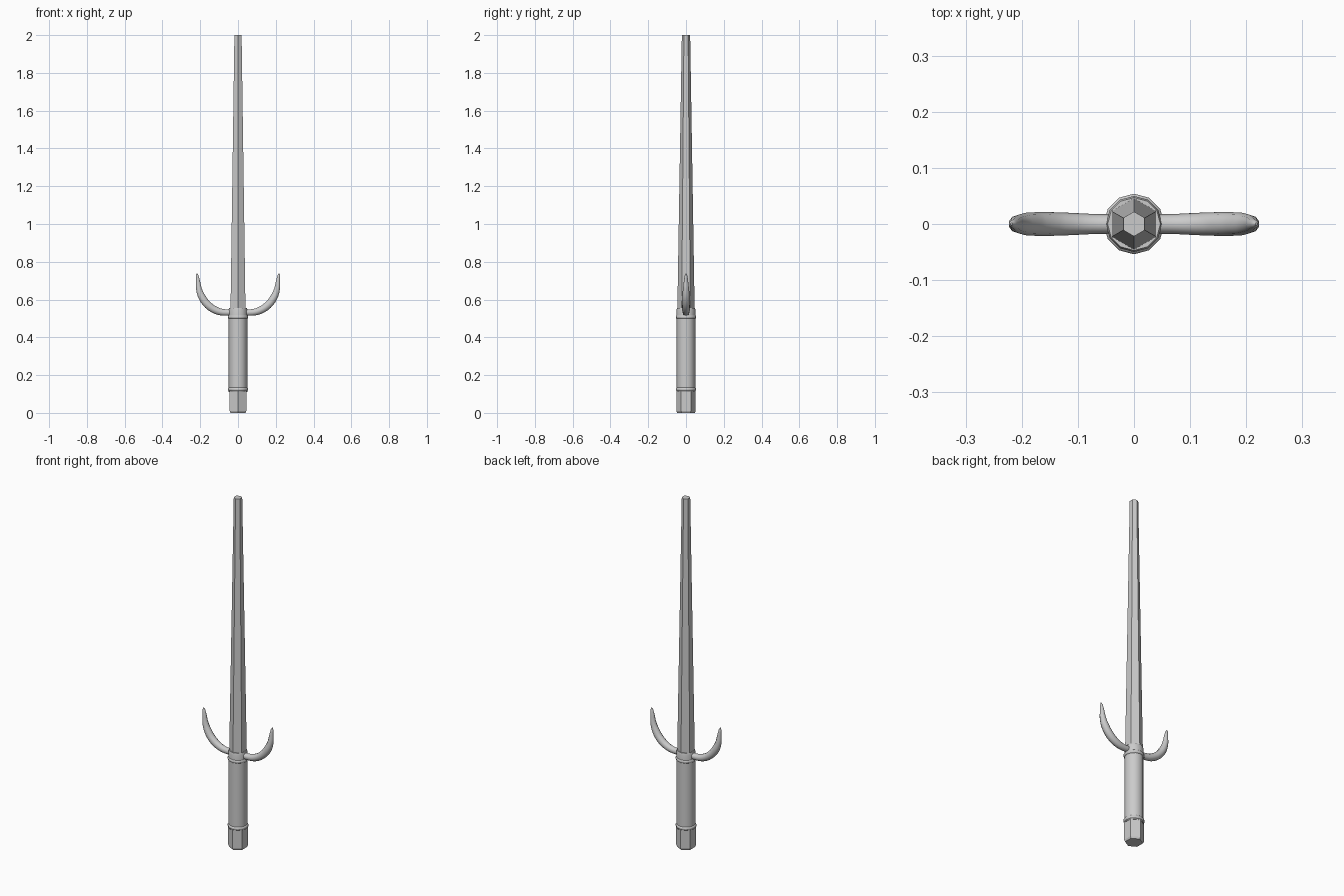
import bpy, math

if "Cube" in bpy.data.objects:
    bpy.data.objects.remove(bpy.data.objects["Cube"])


def lathe(name, profile, sides, smooth=None):
    """Stack of regular polygons from (radius, z) pairs, one corner on the y axis."""
    verts, faces = [], []
    for r, z in profile:
        for i in range(sides):
            a = math.pi / 2 + 2 * math.pi * i / sides
            verts.append((r * math.cos(a), r * math.sin(a), z))
    for k in range(len(profile) - 1):
        for i in range(sides):
            j = (i + 1) % sides
            faces.append((k * sides + i, k * sides + j,
                          (k + 1) * sides + j, (k + 1) * sides + i))
    faces.append(tuple(reversed(range(sides))))
    faces.append(tuple(range((len(profile) - 1) * sides, len(profile) * sides)))
    mesh = bpy.data.meshes.new(name)
    mesh.from_pydata(verts, [], faces)
    ob = bpy.data.objects.new(name, mesh)
    bpy.context.collection.objects.link(ob)
    if smooth:
        select(ob)
        bpy.ops.object.shade_smooth_by_angle(angle=math.radians(smooth))
    return ob


def select(ob):
    bpy.ops.object.select_all(action='DESELECT')
    ob.select_set(True)
    bpy.context.view_layer.objects.active = ob


def prong(name, side):
    """Curved guard tine swept along a path of (x, z, radius)."""
    path = [(0.03, 0.533, 0.017), (0.075, 0.532, 0.018), (0.115, 0.542, 0.020),
            (0.158, 0.570, 0.0215), (0.190, 0.612, 0.0205), (0.207, 0.657, 0.016),
            (0.212, 0.700, 0.011), (0.216, 0.727, 0.007), (0.218, 0.739, 0.002)]
    curve = bpy.data.curves.new(name, 'CURVE')
    curve.dimensions = '3D'
    curve.bevel_depth = 1.0
    curve.bevel_resolution = 3
    curve.use_fill_caps = True
    sp = curve.splines.new('BEZIER')
    sp.bezier_points.add(len(path) - 1)
    sp.resolution_u = 3
    for p, (x, z, r) in zip(sp.bezier_points, path):
        p.co = (side * x, 0, z)
        p.radius = r
        p.handle_left_type = p.handle_right_type = 'AUTO'
    ob = bpy.data.objects.new(name, curve)
    bpy.context.collection.objects.link(ob)
    select(ob)
    bpy.ops.object.convert(target='MESH')
    bpy.ops.object.shade_smooth_by_angle(angle=math.radians(40))


# Six-sided tapering blade
lathe("blade", [(0.046, 0.53), (0.022, 2.0)], 6)

# Round grip with a ring at each end and a collar on top
lathe("grip", [(0.049, 0.11), (0.049, 0.53)], 12, 40)
lathe("collar", [(0.050, 0.50), (0.050, 0.545), (0.047, 0.556)], 12, 40)
for ring, z in (("lower_ring", 0.125), ("upper_ring", 0.508)):
    lathe(ring, [(0.048, z - 0.010), (0.054, z - 0.005),
                 (0.054, z + 0.005), (0.048, z + 0.010)], 12, 50)

# Six-sided pommel with a chamfered foot
lathe("pommel", [(0.046, 0.0), (0.051, 0.010), (0.051, 0.12)], 6)

# Guard tines
prong("right_prong", 1)
prong("left_prong", -1)
